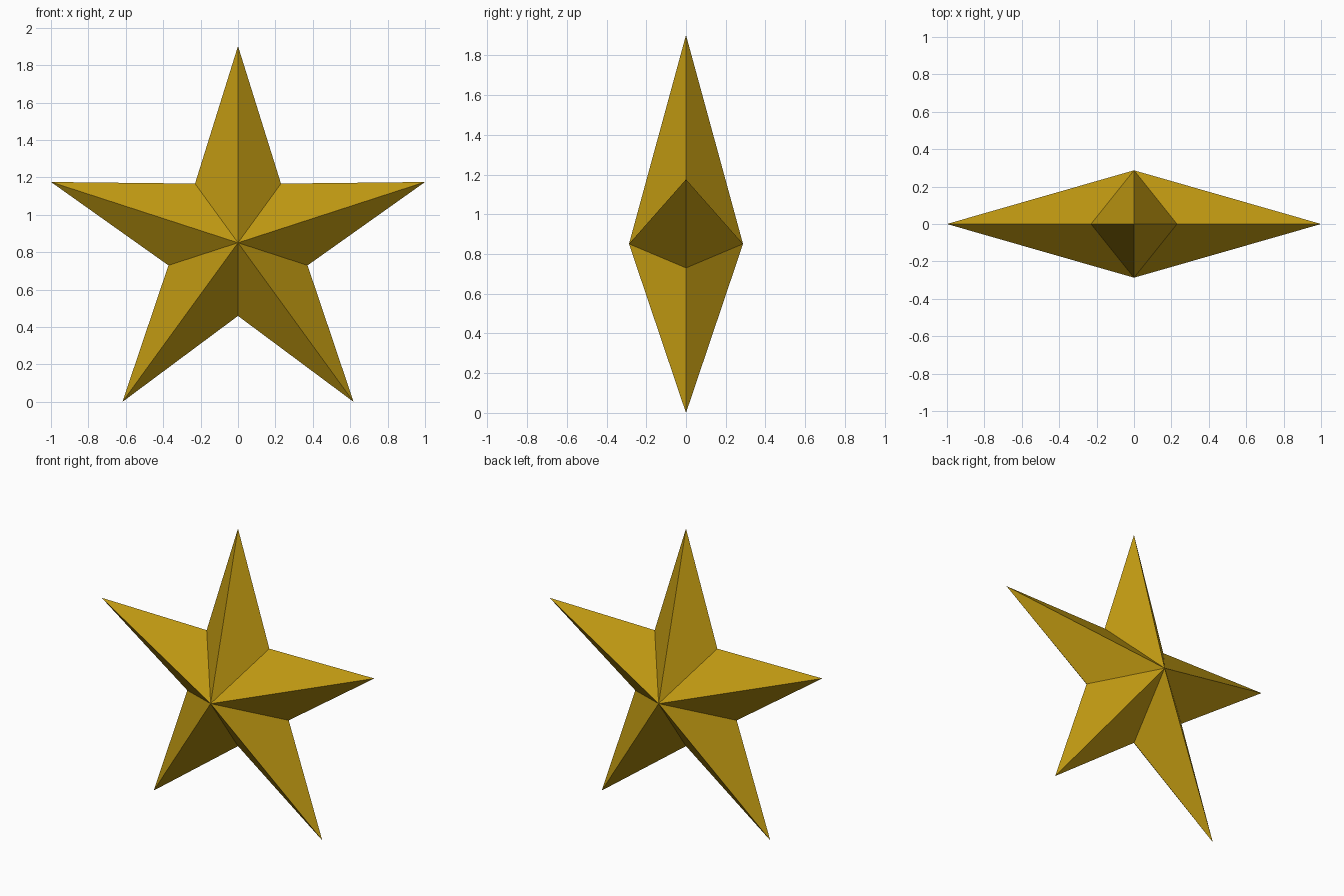
import bpy
import bmesh
from math import sin, cos, pi

cube = bpy.data.objects.get("Cube")
if cube:
    bpy.data.objects.remove(cube, do_unlink=True)

POINTS = 5
OUTER = 1 / cos(pi / 10)       # side tips reach x = +-1
INNER = 0.391
DEPTH = 0.287
CENTRE_Z = OUTER * cos(pi / 5)  # lower tips rest on the ground

# Gold material
gold = bpy.data.materials.new("gold")
gold.use_nodes = True
colour = (0.53, 0.32, 0.006, 1)
gold.diffuse_color = colour
gold.node_tree.nodes["Principled BSDF"].inputs["Base Color"].default_value = colour

# Star outline, alternating tips and notches
bm = bmesh.new()
rim = []
for i in range(2 * POINTS):
    radius = INNER if i % 2 else OUTER
    angle = i * pi / POINTS
    rim.append(bm.verts.new((radius * sin(angle), 0, CENTRE_Z + radius * cos(angle))))

# Faceted front and back, each fanned from a central peak
for y in (-DEPTH, DEPTH):
    peak = bm.verts.new((0, y, CENTRE_Z))
    for a, b in zip(rim, rim[1:] + rim[:1]):
        bm.faces.new((a, b, peak))
bmesh.ops.recalc_face_normals(bm, faces=bm.faces)

mesh = bpy.data.meshes.new("star")
bm.to_mesh(mesh)
bm.free()
mesh.materials.append(gold)
star = bpy.data.objects.new("star", mesh)
bpy.context.collection.objects.link(star)
